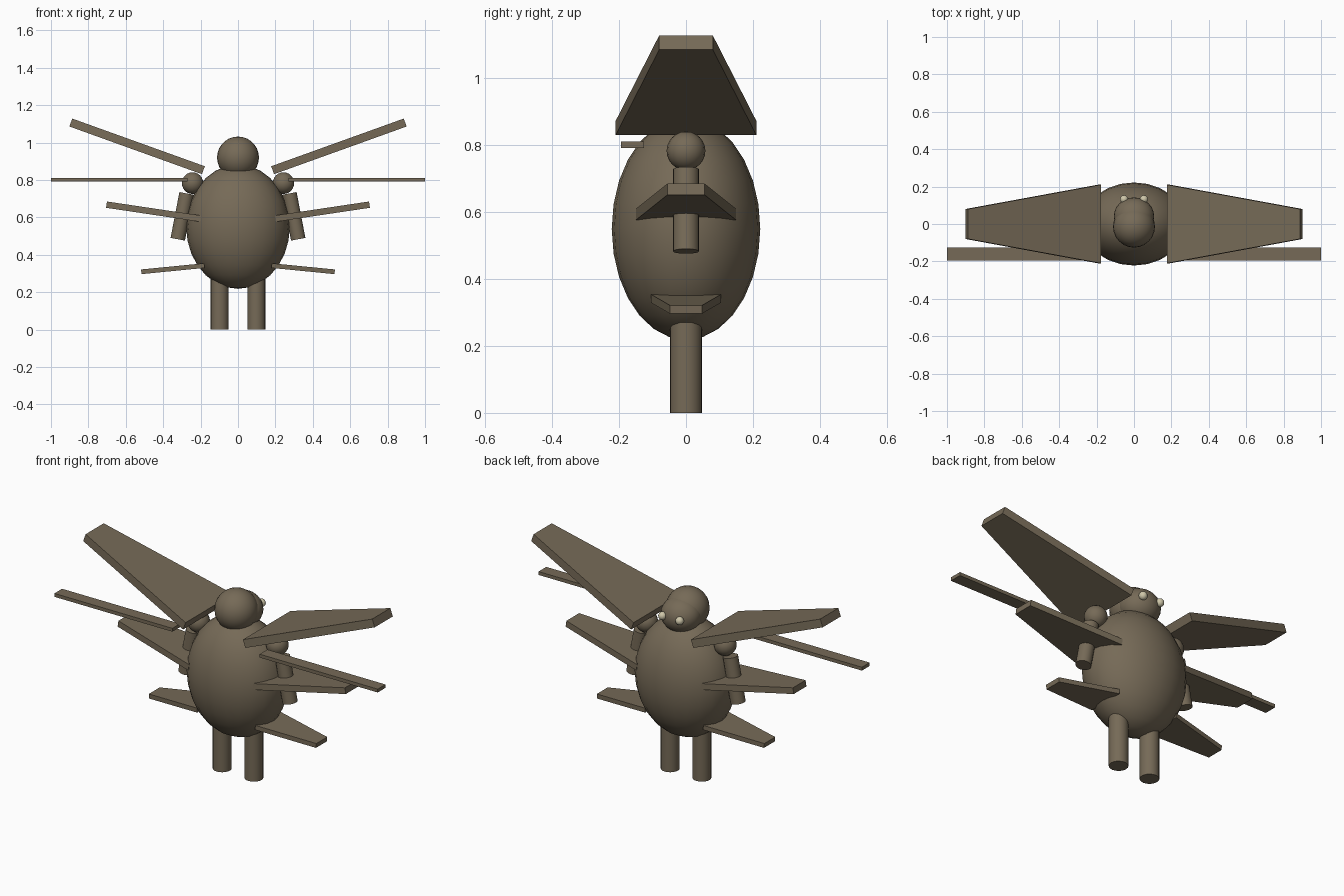
import bpy, bmesh, math
from mathutils import Matrix, Vector

if "Cube" in bpy.data.objects:
    bpy.data.objects.remove(bpy.data.objects["Cube"])


def material(name, rgb):
    m = bpy.data.materials.new(name)
    m.diffuse_color = (*rgb, 1)
    m.use_nodes = True
    m.node_tree.nodes["Principled BSDF"].inputs["Base Color"].default_value = m.diffuse_color
    return m


BROWN = material("dull brown", (0.18, 0.144, 0.095))
CREAM = material("pale cream", (0.62, 0.57, 0.40))


def finish(name, bm, mat):
    bmesh.ops.recalc_face_normals(bm, faces=bm.faces[:])
    me = bpy.data.meshes.new(name)
    bm.to_mesh(me)
    bm.free()
    ob = bpy.data.objects.new(name, me)
    bpy.context.collection.objects.link(ob)
    me.materials.append(mat)
    bpy.context.view_layer.objects.active = ob
    bpy.ops.object.select_all(action='DESELECT')
    ob.select_set(True)
    bpy.ops.object.shade_smooth_by_angle(angle=math.radians(35))
    return ob


def ball(name, centre, radii, mat=BROWN, seg=24, rings=14):
    bm = bmesh.new()
    bmesh.ops.create_uvsphere(bm, u_segments=seg, v_segments=rings, radius=1,
                              matrix=Matrix.Translation(centre) @ Matrix.Diagonal((*radii, 1)))
    return finish(name, bm, mat)


def rod(name, a, b, r):
    a, b = Vector(a), Vector(b)
    rot = (b - a).to_track_quat('Z', 'Y').to_matrix().to_4x4()
    bm = bmesh.new()
    bmesh.ops.create_cone(bm, cap_ends=True, segments=20, radius1=r, radius2=r,
                          depth=(b - a).length, matrix=Matrix.Translation((a + b) / 2) @ rot)
    return finish(name, bm, BROWN)


def plank(name, root, tip, half_root, half_tip, thick, y=0.0, cuts=1):
    """Tapered plate between two (x, z) points, square to its own direction."""
    root, tip = Vector(root), Vector(tip)
    d = (tip - root).normalized()
    n = Vector((-d.y, d.x)) * thick / 2
    bm = bmesh.new()
    loops = []
    for i in range(cuts + 1):
        t = i / cuts
        p, h = root.lerp(tip, t), half_root + (half_tip - half_root) * t
        loops.append([bm.verts.new((p.x + n.x * k, y + h * j, p.y + n.y * k))
                      for j, k in ((-1, -1), (1, -1), (1, 1), (-1, 1))])
    for a, b in zip(loops, loops[1:]):
        for i in range(4):
            bm.faces.new((a[i], a[(i + 1) % 4], b[(i + 1) % 4], b[i]))
    bm.faces.new(loops[0])
    bm.faces.new(loops[-1])
    return finish(name, bm, BROWN)


# Body and head
ball("body", (0, 0, 0.55), (0.277, 0.222, 0.332))
ball("head", (0, -0.014, 0.92), (0.112, 0.112, 0.112))
ball("face", (0, 0.04, 0.905), (0.108, 0.102, 0.095))

for side, s in (("left", -1), ("right", 1)):
    # Eyes
    ball(side + "_eye", (s * 0.053, 0.132, 0.915), (0.022,) * 3, CREAM, 12, 8)
    # Legs
    rod(side + "_leg", (s * 0.098, 0, 0), (s * 0.098, 0, 0.32), 0.048)
    # Arms
    ball(side + "_shoulder", (s * 0.243, 0, 0.783), (0.058,) * 3, seg=18, rings=12)
    rod(side + "_arm", (s * 0.275, 0, 0.728), (s * 0.322, 0, 0.483), 0.039)
    # Three pairs of wings
    plank(side + "_upper_wing", (s * 0.185, 0.852), (s * 0.894, 1.107), 0.21, 0.08, 0.045)
    plank(side + "_middle_wing", (s * 0.2, 0.593), (s * 0.703, 0.668), 0.15, 0.056, 0.034)
    plank(side + "_lower_wing", (s * 0.18, 0.342), (s * 0.517, 0.309), 0.105, 0.048, 0.025)
    # Segmented side bar
    plank(side + "_side_bar", (s * 0.27, 0.801), (s * 1.0, 0.801), 0.034, 0.034, 0.019,
          y=-0.16, cuts=5)
